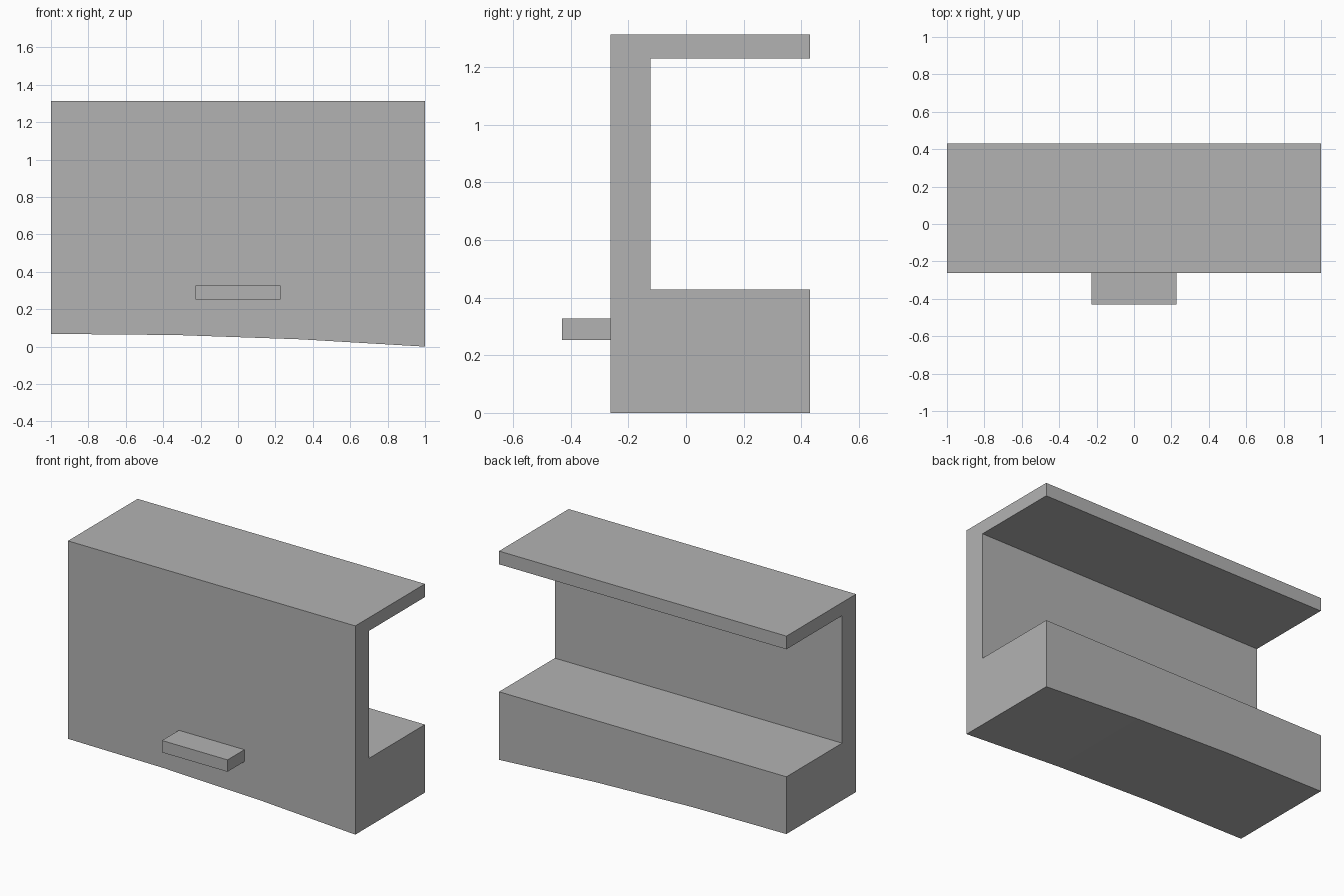
import bpy
import bmesh
from mathutils import Matrix, Vector

cube = bpy.data.objects.get("Cube")
if cube:
    bpy.data.objects.remove(cube, do_unlink=True)

GREY = (0.45, 0.45, 0.45, 1.0)
grey = bpy.data.materials.new("plain grey")
grey.use_nodes = True
grey.diffuse_color = GREY
grey.node_tree.nodes["Principled BSDF"].inputs["Base Color"].default_value = GREY


def finish(name, bm):
    """Turn a bmesh into a flat-shaded grey object."""
    bmesh.ops.recalc_face_normals(bm, faces=bm.faces)
    mesh = bpy.data.meshes.new(name)
    bm.to_mesh(mesh)
    bm.free()
    mesh.materials.append(grey)
    obj = bpy.data.objects.new(name, mesh)
    bpy.context.collection.objects.link(obj)
    return obj


# C-shaped housing: side profile swept along x, underside bending downwards
FRONT, INNER, BACK = -0.262, -0.124, 0.43
SHELF, ROOF_UNDER, TOP = 0.428, 1.23, 1.313
underside = [(-1, 0.068), (-0.333, 0.062), (0.333, 0.039), (1, 0)]

bm = bmesh.new()
rings = []
for x, low in underside:
    profile = [(FRONT, low), (BACK, low), (BACK, SHELF), (INNER, SHELF),
               (INNER, ROOF_UNDER), (BACK, ROOF_UNDER), (BACK, TOP), (FRONT, TOP)]
    rings.append([bm.verts.new((x, y, z)) for y, z in profile])
for a, b in zip(rings, rings[1:]):
    for i in range(len(a)):
        j = (i + 1) % len(a)
        bm.faces.new((a[i], a[j], b[j], b[i]))
bm.faces.new(rings[0])
bm.faces.new(rings[-1])
finish("housing", bm)

# Small ledge on the front
low, high = Vector((-0.228, -0.43, 0.253)), Vector((0.228, FRONT, 0.328))
bm = bmesh.new()
bmesh.ops.create_cube(bm, size=1, matrix=Matrix.Translation((low + high) / 2)
                      @ Matrix.Diagonal((*(high - low), 1)))
finish("front_ledge", bm)
